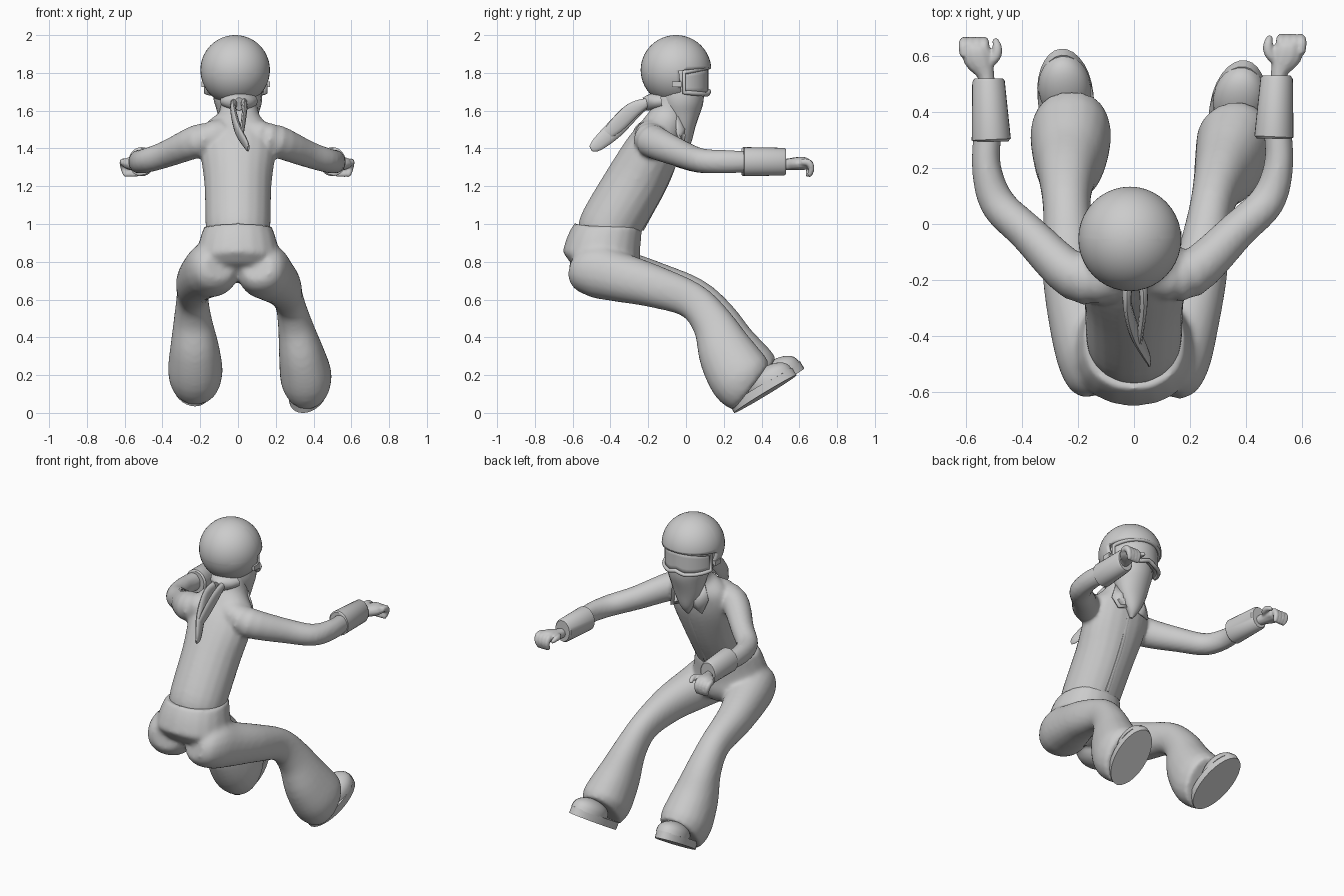
import bpy, bmesh
from math import sin, cos, pi, radians, copysign
from mathutils import Vector, Matrix

if "Cube" in bpy.data.objects:
    bpy.data.objects.remove(bpy.data.objects["Cube"])


def make(name, bm):
    bmesh.ops.recalc_face_normals(bm, faces=bm.faces[:])
    me = bpy.data.meshes.new(name)
    bm.to_mesh(me)
    bm.free()
    ob = bpy.data.objects.new(name, me)
    bpy.context.collection.objects.link(ob)
    return ob


def spline(rows, steps):
    # Catmull-Rom through rows of (x, y, z, half width, half depth)
    out = []
    for i in range(len(rows) - 1):
        p = [rows[max(i - 1, 0)], rows[i], rows[i + 1], rows[min(i + 2, len(rows) - 1)]]
        for s in range(steps):
            t = s / steps
            out.append([0.5 * (2 * b + (c - a) * t + (2 * a - 5 * b + 4 * c - d) * t * t
                        + (3 * b - a - 3 * c + d) * t ** 3) for a, b, c, d in zip(*p)])
    return out + [list(rows[-1])]


def loft(bm, rows, n=20, steps=4, power=1.0):
    rows = spline(rows, steps)
    pts = [Vector(r[:3]) for r in rows]
    rings = []
    for i, r in enumerate(rows):
        t = (pts[min(i + 1, len(pts) - 1)] - pts[max(i - 1, 0)]).normalized()
        side = Vector((1, 0, 0))
        side = (side - t * side.dot(t)).normalized()
        up = t.cross(side)
        ring = []
        for k in range(n):
            c, s = (copysign(abs(f(2 * pi * k / n)) ** power, f(2 * pi * k / n)) for f in (cos, sin))
            ring.append(bm.verts.new(pts[i] + side * max(r[3], .002) * c + up * max(r[4], .002) * s))
        rings.append(ring)
    for p, q in zip(rings, rings[1:]):
        for k in range(n):
            bm.faces.new((p[k], p[(k + 1) % n], q[(k + 1) % n], q[k]))
    bm.faces.new(rings[0])
    bm.faces.new(rings[-1])


def lofts(name, parts, blend=0, soft=6, **kw):
    bm = bmesh.new()
    for rows in parts:
        loft(bm, rows, **kw)
    ob = make(name, bm)
    if blend:
        m = ob.modifiers.new("Blend", 'REMESH')
        m.mode, m.voxel_size, m.use_smooth_shade = 'VOXEL', blend, True
        s = ob.modifiers.new("Soften", 'SMOOTH')
        s.factor, s.iterations = .5, soft
    return ob


def tube(name, pts, r, cyclic=False):
    cu = bpy.data.curves.new(name, 'CURVE')
    cu.dimensions, cu.bevel_depth, cu.bevel_resolution, cu.use_fill_caps = '3D', r, 2, True
    sp = cu.splines.new('POLY')
    sp.points.add(len(pts) - 1)
    for p, co in zip(sp.points, pts):
        p.co = (*co, 1)
    sp.use_cyclic_u = cyclic
    ob = bpy.data.objects.new(name, cu)
    bpy.context.collection.objects.link(ob)


def mirror(rows, dx=-.01, dy=-.01):
    return [(-r[0] + dx, r[1] + dy, *r[2:]) for r in rows]


# jacket: leaning torso, neck and both arms blended together
torso = [(0, -.43, .93, .16, .145), (0, -.405, .99, .172, .162), (0, -.275, 1.21, .178, .162),
         (0, -.178, 1.39, .2, .146), (0, -.125, 1.5, .185, .117), (.005, -.09, 1.58, .108, .1),
         (.005, -.06, 1.68, .1, .1)]
arm = [(.07, -.175, 1.47, .09, .09), (.2, -.18, 1.44, .083, .09), (.37, -.022, 1.37, .068, .072),
       (.478, .085, 1.335, .064, .065), (.518, .22, 1.33, .052, .062), (.51, .36, 1.33, .05, .055)]
lofts("jacket", [torso, arm, mirror(arm)], blend=.012)

# trousers: seat and two flared legs
seat = [(0, -.408, .99, .18, .17), (0, -.411, .965, .187, .18), (0, -.437, .88, .213, .2),
        (0, -.452, .8, .225, .205), (0, -.47, .745, .19, .155), (0, -.48, .72, .1, .08)]
leg_r = [(.1, -.595, .77, .08, .07), (.115, -.55, .76, .125, .12), (.14, -.46, .75, .14, .145),
         (.18, -.35, .718, .125, .132), (.235, -.17, .67, .1, .113), (.27, .03, .595, .078, .097),
         (.3, .14, .475, .09, .11), (.335, .215, .315, .12, .152), (.36, .29, .19, .137, .17),
         (.36, .345, .14, .112, .157)]
leg_l = [(-.1, -.595, .775, .08, .07), (-.115, -.55, .77, .125, .12), (-.14, -.46, .76, .14, .145),
         (-.18, -.35, .735, .125, .132), (-.225, -.17, .69, .103, .113), (-.24, .04, .62, .085, .097),
         (-.24, .16, .5, .1, .11), (-.23, .235, .345, .13, .15), (-.226, .32, .22, .145, .17),
         (-.226, .385, .165, .125, .157)]
lofts("trousers", [seat, leg_r, leg_l], blend=.012, soft=12, power=.93)

# shoes: flat oval sole and rounded toe cap, tilted toes-up
for tag, pos, yaw in (("right", (.372, .42, .1), -10), ("left", (-.245, .46, .135), 6)):
    M = (Matrix.Translation(pos) @ Matrix.Rotation(radians(yaw), 4, 'Z')
         @ Matrix.Rotation(radians(31), 4, 'X'))
    bm = bmesh.new()
    bmesh.ops.create_cone(bm, cap_ends=True, segments=28, radius1=1, radius2=1, depth=.045,
                          matrix=M @ Matrix.Translation((0, 0, .0225)) @ Matrix.Diagonal((.1, .195, 1, 1)))
    make("sole_" + tag, bm)
    bm = bmesh.new()
    bmesh.ops.create_uvsphere(bm, u_segments=24, v_segments=16, radius=1)
    for v in bm.verts:
        v.co.z = max(v.co.z, 0)
        v.co = M @ Vector((v.co.x * .094, .058 + v.co.y * .132, .04 + v.co.z ** .8 * .085))
    make("toe_cap_" + tag, bm)

# glove cuffs and hands with curled fingers
cuff = [(.5, .305, 1.33, .06, .07), (.5, .312, 1.33, .07, .077), (.51, .52, 1.33, .058, .073),
        (.51, .53, 1.33, .05, .066)]
palm = [(.515, .5, 1.315, .028, .03), (.52, .545, 1.315, .032, .032), (.545, .6, 1.32, .055, .036),
        (.552, .635, 1.32, .05, .034), (.55, .65, 1.318, .03, .02)]
fingers = [[(.525 + .024 * i, .61, 1.328, .016, .018), (.525 + .025 * i, .648, 1.325, .018, .02),
            (.526 + .023 * i, .664, 1.295, .017, .017), (.526 + .02 * i, .655, 1.262, .014, .014),
            (.526 + .02 * i, .65, 1.25, .006, .006)] for i in range(4)]
thumb = [(.515, .575, 1.32, .017, .018), (.483, .61, 1.33, .019, .019),
         (.479, .645, 1.33, .017, .017), (.488, .672, 1.315, .01, .01)]
for tag, f in (("right", lambda r: r), ("left", mirror)):
    lofts("glove_cuff_" + tag, [f(cuff)], n=28, steps=1)
    lofts("hand_" + tag, [f(palm), f(thumb)] + [f(g) for g in fingers], blend=.006, n=10, steps=3)

# head under the helmet
bm = bmesh.new()
bmesh.ops.create_uvsphere(bm, u_segments=24, v_segments=16, radius=1,
    matrix=Matrix.Translation((-.01, -.05, 1.76)) @ Matrix.Diagonal((.14, .145, .15, 1)))
make("head", bm)

# helmet: sphere with open base and a cut-away face
C = Vector((-.015, -.053, 1.815))
bm = bmesh.new()
bmesh.ops.create_uvsphere(bm, u_segments=40, v_segments=28, radius=1,
    matrix=Matrix.Translation(C) @ Matrix.Diagonal((.184, .187, .185, 1)))
for co, no, cut in (((0, 0, 1.657), (0, 0, -1), True), ((0, 0, 1.815), (0, -.1, 1), False),
                    ((0, -.03, 1.74), (0, 1, .1), False)):
    bmesh.ops.bisect_plane(bm, geom=bm.verts[:] + bm.edges[:] + bm.faces[:], plane_co=co,
                           plane_no=no, clear_outer=cut)
face = [f for f in bm.faces if (f.calc_center_median() - Vector((0, 0, 1.815))).dot((0, -.1, 1)) < 0
        and (f.calc_center_median() - Vector((0, -.03, 1.74))).dot((0, 1, .1)) > 0]
bmesh.ops.delete(bm, geom=face, context='FACES')
m = make("helmet", bm).modifiers.new("Shell", 'SOLIDIFY')
m.thickness, m.offset = .02, -1


# goggles: wrapped lens patch, padded frame and side buckles
def wrap(a, v, out=0):
    y = cos(a)
    top, low = 1.795 + .035 * y, 1.7 - .015 * y + .018 * max(0, 1 - abs(a) * 3)
    return Vector((-.012 + (.158 + out) * sin(a), -.045 + (.163 + out) * y, low + (top - low) * v))


A = radians(78)
bm = bmesh.new()
grid = [[bm.verts.new(wrap(A * (i / 10 - 1), j / 4)) for j in range(5)] for i in range(21)]
for p, q in zip(grid, grid[1:]):
    for j in range(4):
        bm.faces.new((p[j], q[j], q[j + 1], p[j + 1]))
m = make("goggle_lens", bm).modifiers.new("Thickness", 'SOLIDIFY')
m.thickness = .03
loop = ([wrap(A * (i / 12 - 1), 1, .003) for i in range(25)]
        + [wrap(A * (1 - i / 12), 0, .003) for i in range(25)])
tube("goggle_frame", loop, .012, True)
for s in (-1, 1):
    bm = bmesh.new()
    bmesh.ops.create_cube(bm, size=1, matrix=Matrix.Translation((-.012 + s * .174, -.05, 1.74))
                          @ Matrix.Diagonal((.016, .05, .03, 1)))
    make("goggle_buckle", bm)

# bandana: wraps the lower face, hangs to a point, knotted behind
lofts("bandana", [[(-.01, -.035, 1.75, .125, .125), (0, -.025, 1.66, .128, .12),
                   (0, -.02, 1.59, .11, .1), (0, -.012, 1.51, .085, .062),
                   (0, -.012, 1.43, .045, .038), (0, -.025, 1.375, .008, .01)],
                  [(.005, -.13, 1.65, .1, .05), (.005, -.18, 1.645, .075, .045), (.005, -.22, 1.635, .025, .035)]])
lofts("bandana_tails", [
    [(-.02, -.19, 1.645, .02, .02), (-.025, -.28, 1.6, .016, .045), (0, -.38, 1.5, .018, .048),
     (.045, -.47, 1.42, .012, .035), (.055, -.505, 1.4, .005, .015)],
    [(.03, -.19, 1.65, .018, .02), (.035, -.28, 1.605, .014, .04), (.025, -.37, 1.52, .012, .04),
     (.02, -.44, 1.455, .006, .02)]], n=12)

# jacket front: overlapping zip edge and pointed collar flaps
lofts("jacket_zip", [[(.012, -.042, 1.38, .016, .012), (.012, -.08, 1.27, .016, .012),
                      (.012, -.125, 1.17, .016, .012), (.012, -.18, 1.07, .016, .012),
                      (.012, -.235, .97, .016, .012)]], n=8)
for s in (-1, 1):
    bm = bmesh.new()
    vs = [bm.verts.new((s * x, y, z)) for x, y, z in
          ((.1, -.05, 1.57), (.04, .012, 1.52), (.035, -.015, 1.43), (.11, -.01, 1.4), (.13, -.045, 1.48))]
    bm.faces.new(vs)
    m = make("collar_flap", bm).modifiers.new("Thickness", 'SOLIDIFY')
    m.thickness, m.offset = .014, 0

for ob in bpy.context.scene.objects:
    ob.select_set(ob.type == 'MESH')
    if ob.type == 'MESH':
        bpy.context.view_layer.objects.active = ob
bpy.ops.object.shade_smooth_by_angle(angle=radians(40))
